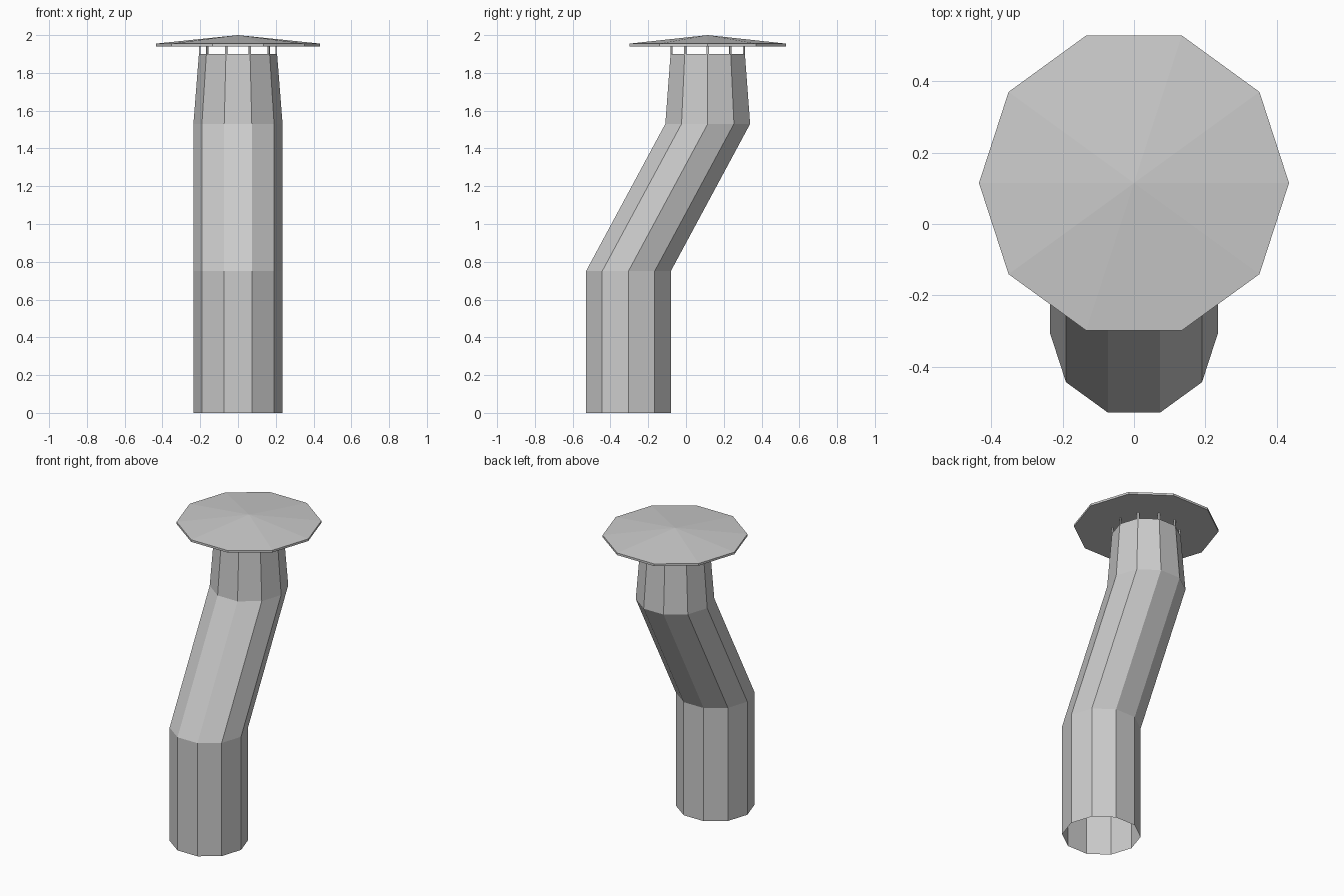
import bpy
from math import cos, sin, tau

if "Cube" in bpy.data.objects:
    bpy.data.objects.remove(bpy.data.objects["Cube"])

SIDES = 10
CAP_Y = 0.115


def ring(r, y, z):
    return [(r * cos(tau * i / SIDES), y + r * sin(tau * i / SIDES), z) for i in range(SIDES)]


def make(name, verts, faces):
    me = bpy.data.meshes.new(name)
    me.from_pydata(verts, [], faces)
    me.update()
    ob = bpy.data.objects.new(name, me)
    bpy.context.collection.objects.link(ob)
    return ob


def loft(rings):
    """Stack horizontal rings (radius, y, z) and bridge them with quads."""
    verts = [v for r in rings for v in ring(*r)]
    faces = []
    for k in range(len(rings) - 1):
        for i in range(SIDES):
            j = (i + 1) % SIDES
            a, b = k * SIDES, (k + 1) * SIDES
            faces.append((a + i, a + j, b + j, b + i))
    return verts, faces


# bent pipe, open at both ends
make("pipe", *loft([(0.236, -0.305, 0), (0.236, -0.305, 0.75),
                    (0.236, CAP_Y, 1.53), (0.207, CAP_Y, 1.90)]))

# rain cap: thin rim, shallow cone on top, flat underside
verts, faces = loft([(0.435, CAP_Y, 1.941), (0.435, CAP_Y, 1.955)])
verts.append((0, CAP_Y, 2.0))
faces += [(SIDES + i, SIDES + (i + 1) % SIDES, 2 * SIDES) for i in range(SIDES)]
faces.append(tuple(reversed(range(SIDES))))
make("rain_cap", verts, faces)

# small posts carrying the cap, one at each pipe corner
for i in range(SIDES):
    a = tau * i / SIDES
    r = 0.202
    bpy.ops.mesh.primitive_cube_add(size=1, rotation=(0, 0, a),
                                    location=(r * cos(a), CAP_Y + r * sin(a), 1.92))
    post = bpy.context.object
    post.name = f"cap_post_{i + 1}"
    post.scale = (0.008, 0.012, 0.045)
